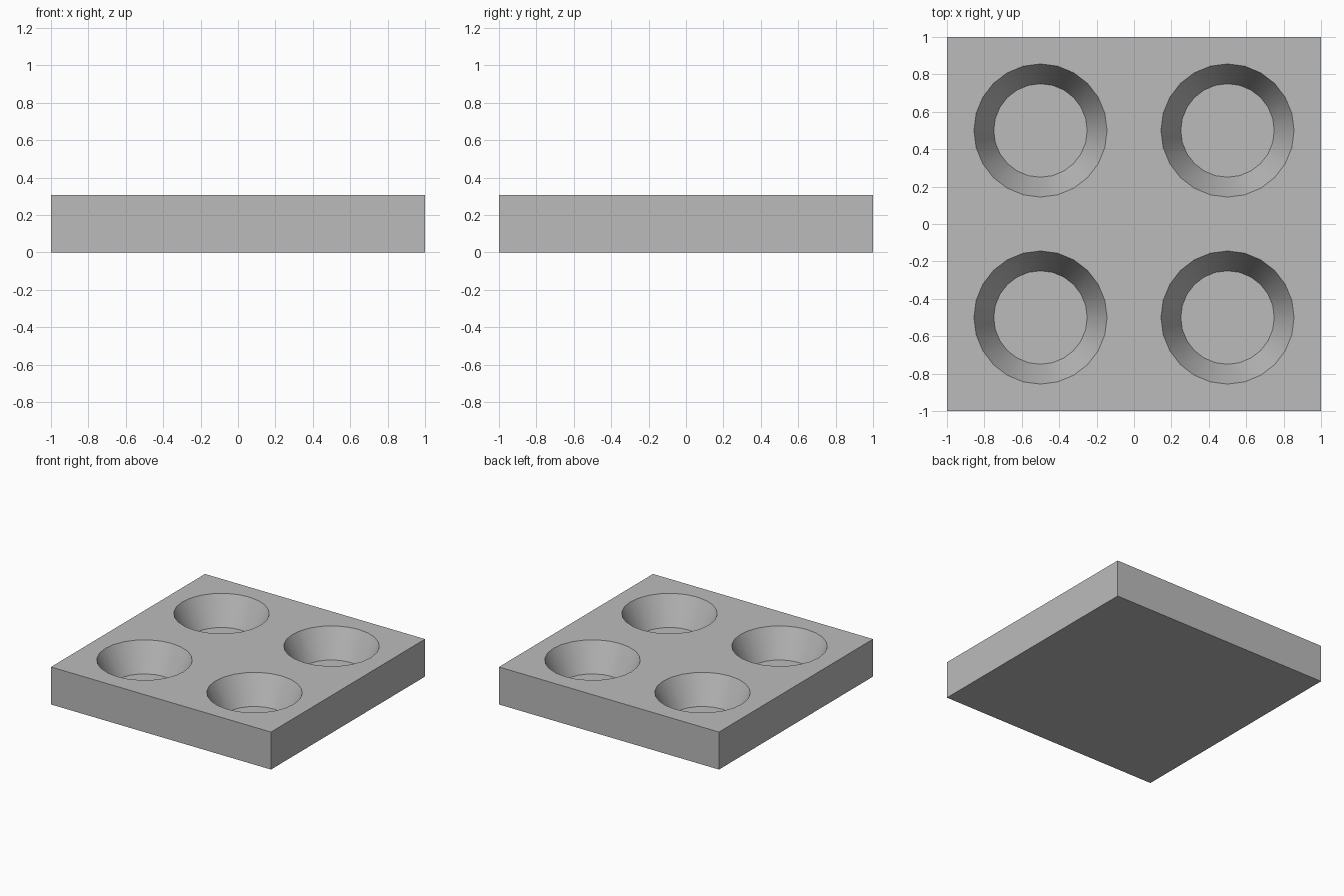
import bpy

cube = bpy.data.objects.get("Cube")
if cube:
    bpy.data.objects.remove(cube, do_unlink=True)

HEIGHT = 0.308
FLOOR = 0.077       # thickness left under each cup
R_TOP, R_BOTTOM = 0.356, 0.25
OVERSHOOT = 0.1     # cutters rise past the top along the same slope

grey = bpy.data.materials.new("plain grey")
grey.use_nodes = True
colour = (0.5, 0.5, 0.5, 1)
grey.diffuse_color = colour
grey.node_tree.nodes["Principled BSDF"].inputs["Base Color"].default_value = colour

# Square slab
bpy.ops.mesh.primitive_cube_add(size=1, location=(0, 0, HEIGHT / 2))
tray = bpy.context.object
tray.name = "tray"
tray.scale = (2, 2, HEIGHT)
bpy.ops.object.transform_apply(location=True, rotation=False, scale=True)
tray.data.materials.append(grey)

# Four tapered cups cut into the top
depth = HEIGHT - FLOOR
r_cut = R_TOP + (R_TOP - R_BOTTOM) / depth * OVERSHOOT
cutters = []
for x in (-0.5, 0.5):
    for y in (-0.5, 0.5):
        bpy.ops.mesh.primitive_cone_add(
            vertices=24, radius1=R_BOTTOM, radius2=r_cut,
            depth=depth + OVERSHOOT,
            location=(x, y, FLOOR + (depth + OVERSHOOT) / 2))
        cutter = bpy.context.object
        cutter.name = "cup_cutter"
        cutter.hide_render = True
        cutter.data.materials.append(grey)
        cut = tray.modifiers.new("cup", 'BOOLEAN')
        cut.operation = 'DIFFERENCE'
        cut.solver = 'EXACT'
        cut.object = cutter
        cutters.append(cutter)

# Apply the cuts and drop the cutters
bpy.ops.object.select_all(action='DESELECT')
tray.select_set(True)
bpy.context.view_layer.objects.active = tray
for name in [m.name for m in tray.modifiers]:
    bpy.ops.object.modifier_apply(modifier=name)
for cutter in cutters:
    bpy.data.objects.remove(cutter, do_unlink=True)

# Smooth cup walls, crisp rims
bpy.ops.object.shade_smooth_by_angle()
